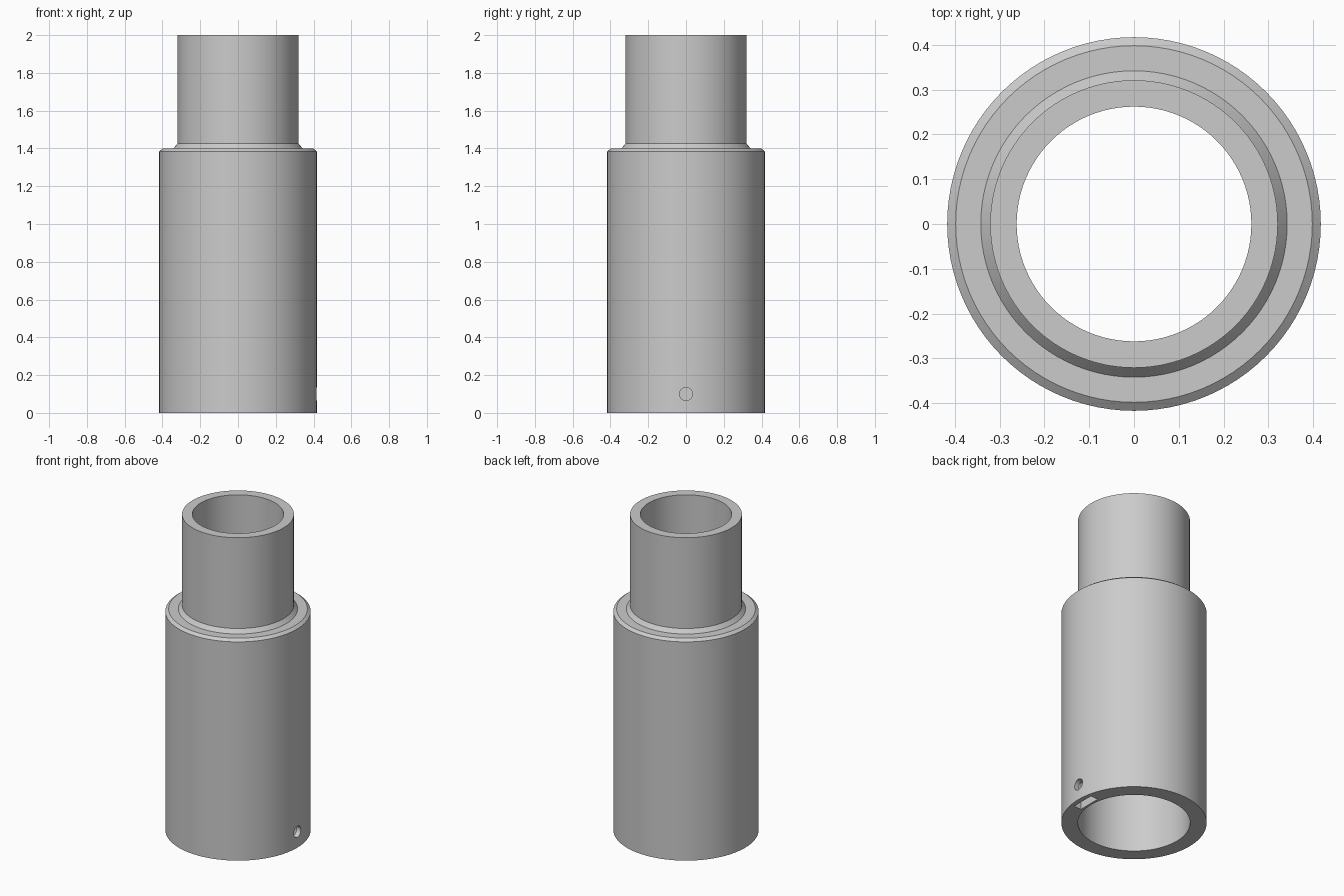
import bpy, bmesh, math

cube = bpy.data.objects.get("Cube")
if cube:
    bpy.data.objects.remove(cube, do_unlink=True)

SEGMENTS = 96

grey = bpy.data.materials.new("light grey plastic")
grey.use_nodes = True
colour = (0.6, 0.6, 0.6, 1)
grey.diffuse_color = colour
grey.node_tree.nodes["Principled BSDF"].inputs["Base Color"].default_value = colour


def lathe(name, profile):
    """Turn a closed (radius, height) profile around z."""
    bm = bmesh.new()
    rings = []
    for i in range(SEGMENTS):
        a = 2 * math.pi * i / SEGMENTS
        rings.append([bm.verts.new((r * math.cos(a), r * math.sin(a), z))
                      for r, z in profile])
    n = len(profile)
    for i, ring in enumerate(rings):
        after = rings[(i + 1) % SEGMENTS]
        for j in range(n):
            k = (j + 1) % n
            bm.faces.new((ring[j], after[j], after[k], ring[k]))
    bmesh.ops.recalc_face_normals(bm, faces=bm.faces)
    mesh = bpy.data.meshes.new(name)
    bm.to_mesh(mesh)
    bm.free()
    obj = bpy.data.objects.new(name, mesh)
    bpy.context.collection.objects.link(obj)
    mesh.materials.append(grey)
    return obj


def cut(obj, cutter):
    """Subtract the cutter and remove it."""
    cutter.hide_render = True
    mod = obj.modifiers.new("cut", "BOOLEAN")
    mod.operation = "DIFFERENCE"
    mod.solver = "EXACT"
    mod.object = cutter
    bpy.ops.object.select_all(action="DESELECT")
    obj.select_set(True)
    bpy.context.view_layer.objects.active = obj
    bpy.ops.object.modifier_apply(modifier=mod.name)
    bpy.data.objects.remove(cutter, do_unlink=True)


# Wide socket with chamfered shoulder and narrow spigot, hollow throughout
outside = [(0.417, 0), (0.417, 1.385), (0.398, 1.4),
           (0.342, 1.4), (0.321, 1.425), (0.321, 2)]
bore = [(0.262, 2), (0.262, 1.37), (0.322, 1.3), (0.322, 0)]
sleeve = lathe("stepped_sleeve", outside + bore)

# Screw hole through the left wall
bpy.ops.mesh.primitive_cylinder_add(vertices=32, radius=0.035, depth=0.3,
                                    location=(0.37, 0, 0.1),
                                    rotation=(0, math.pi / 2, 0))
cut(sleeve, bpy.context.object)

# Nut slot rising into the wall from the bottom rim
bpy.ops.mesh.primitive_cube_add(size=1, location=(0.36, 0, 0.06))
slot = bpy.context.object
slot.scale = (0.052, 0.15, 0.22)
cut(sleeve, slot)

# Smooth round walls, sharp rims
sleeve.select_set(True)
bpy.context.view_layer.objects.active = sleeve
bpy.ops.object.shade_smooth_by_angle(angle=math.radians(30))
